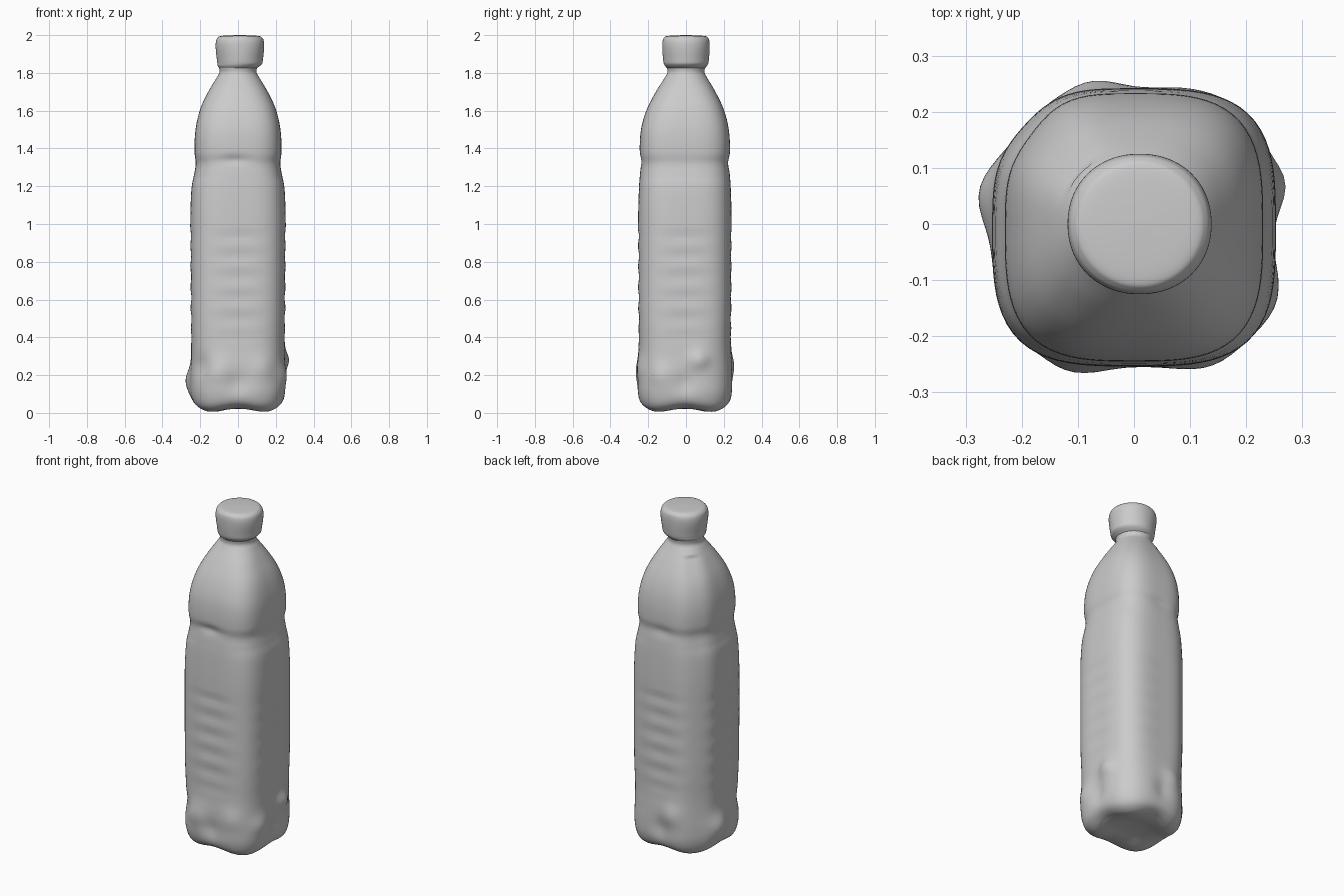
import bpy, bmesh
from math import sin, cos, pi, exp, radians

SEG = 96


def spline(rows, sub):
    """Catmull-Rom through profile rows."""
    out = []
    for i in range(len(rows) - 1):
        a, b = rows[max(i - 1, 0)], rows[i]
        c, d = rows[i + 1], rows[min(i + 2, len(rows) - 1)]
        for k in range(sub):
            t = k / sub
            out.append([0.5 * (2 * q + (r - p) * t + (2 * p - 5 * q + 4 * r - s) * t * t
                               + (3 * q - p - 3 * r + s) * t ** 3)
                        for p, q, r, s in zip(a, b, c, d)])
    out.append(list(rows[-1]))
    return out


def loft(name, rows, cx, cy, shape=None, close_start=False, close_end=False, sub=6):
    """Skin rounded-square rings; each row is z, half x, half y, squareness."""
    bm = bmesh.new()
    rings = []
    for z, rx, ry, n in spline(rows, sub):
        ring = []
        for s in range(SEG):
            t = 2 * pi * s / SEG
            r = (abs(cos(t) / rx) ** n + abs(sin(t) / ry) ** n) ** (-1 / n)
            zz = z
            if shape:
                r, zz = shape(t, z, r)
            ring.append(bm.verts.new((cx(z) + r * cos(t), cy(z) + r * sin(t), zz)))
        rings.append(ring)
    for a, b in zip(rings, rings[1:]):
        for s in range(SEG):
            e = (s + 1) % SEG
            bm.faces.new((a[s], a[e], b[e], b[s]))
    if close_start:
        bm.faces.new(rings[0][::-1])
    if close_end:
        bm.faces.new(rings[-1])
    bmesh.ops.recalc_face_normals(bm, faces=bm.faces)
    me = bpy.data.meshes.new(name)
    bm.to_mesh(me)
    bm.free()
    for p in me.polygons:
        p.use_smooth = True
    ob = bpy.data.objects.new(name, me)
    bpy.context.collection.objects.link(ob)
    return ob


# dents and lumps: angle in degrees, z, amount, angular width, height width
BUMPS = [
    (168, 0.17, 0.026, 14, 0.07), (105, 0.25, 0.014, 12, 0.06),
    (16, 0.28, 0.024, 11, 0.05), (-27, 0.20, 0.014, 12, 0.06),
    (-113, 0.22, 0.014, 14, 0.07), (-62, 0.24, 0.010, 12, 0.06),
    (0, 0.16, -0.014, 12, 0.06), (90, 0.16, -0.012, 12, 0.06),
    (-90, 0.16, -0.014, 14, 0.06), (-135, 0.25, -0.012, 14, 0.06),
    (-95, 1.34, -0.010, 18, 0.025), (90, 1.33, -0.006, 18, 0.03),
]


def body_shape(t, z, r):
    face = cos(2 * t) ** 2
    # ribs on the flat sides
    if 0.36 < z < 0.97:
        fade = min(1, (z - 0.36) / 0.08, (0.97 - z) / 0.03)
        r -= 0.006 * fade * face * (0.5 + 0.5 * cos(2 * pi * (z - 0.94) / 0.11))
    for ang, bz, amt, aw, zw in BUMPS:
        d = (t - radians(ang) + pi) % (2 * pi) - pi
        r += amt * exp(-(d / radians(aw)) ** 2 - ((z - bz) / zw) ** 2)
    # back left corner is flatter than the others
    if z < 1.75:
        r *= 1 - 0.07 * exp(-((t - radians(137)) / 0.3) ** 2)
    # arches between the four feet
    if z < 0.1 and r > 0.1:
        z += 0.025 * face * (1 - z / 0.1) * min(1, (r - 0.1) / 0.08)
    return r, z


# bottle body: underside, feet, ribbed sides, waist, shoulder, neck
body_rows = [
    (0.030, 0.01, 0.01, 2), (0.026, 0.08, 0.08, 2.2), (0.008, 0.155, 0.155, 2.8),
    (0.010, 0.195, 0.195, 3), (0.04, 0.232, 0.232, 3), (0.10, 0.250, 0.250, 3),
    (0.18, 0.253, 0.253, 3), (0.27, 0.249, 0.249, 3.1), (0.36, 0.248, 0.245, 3.2),
    (0.50, 0.251, 0.247, 3.3), (0.64, 0.252, 0.248, 3.3), (0.78, 0.253, 0.248, 3.3),
    (0.92, 0.253, 0.248, 3.3), (1.06, 0.252, 0.247, 3.3), (1.19, 0.246, 0.243, 3.2),
    (1.26, 0.233, 0.238, 3.1), (1.32, 0.224, 0.233, 3.1), (1.38, 0.230, 0.239, 3.2),
    (1.47, 0.228, 0.236, 3.2), (1.55, 0.216, 0.222, 3.1), (1.63, 0.192, 0.194, 2.9),
    (1.71, 0.152, 0.152, 2.6), (1.77, 0.116, 0.115, 2.2), (1.80, 0.099, 0.099, 2),
    (1.825, 0.100, 0.100, 2),
]
loft("bottle_body", body_rows,
     lambda z: 0.0, lambda z: -0.006 if z < 1.5 else -0.006 * max(0, 1 - (z - 1.5) / 0.3),
     body_shape, close_start=True)

# screw cap with rounded rim
cap_rows = [
    (1.825, 0.100, 0.100, 2), (1.845, 0.117, 0.116, 2), (1.88, 0.123, 0.122, 2),
    (1.93, 0.128, 0.125, 2.1), (1.965, 0.127, 0.124, 2.1), (1.985, 0.119, 0.117, 2),
    (1.996, 0.095, 0.095, 2), (2.0, 0.01, 0.01, 2),
]
loft("screw_cap", cap_rows, lambda z: min(0.01, max(0, (z - 1.825) * 0.4)),
     lambda z: 0.0, close_end=True)
